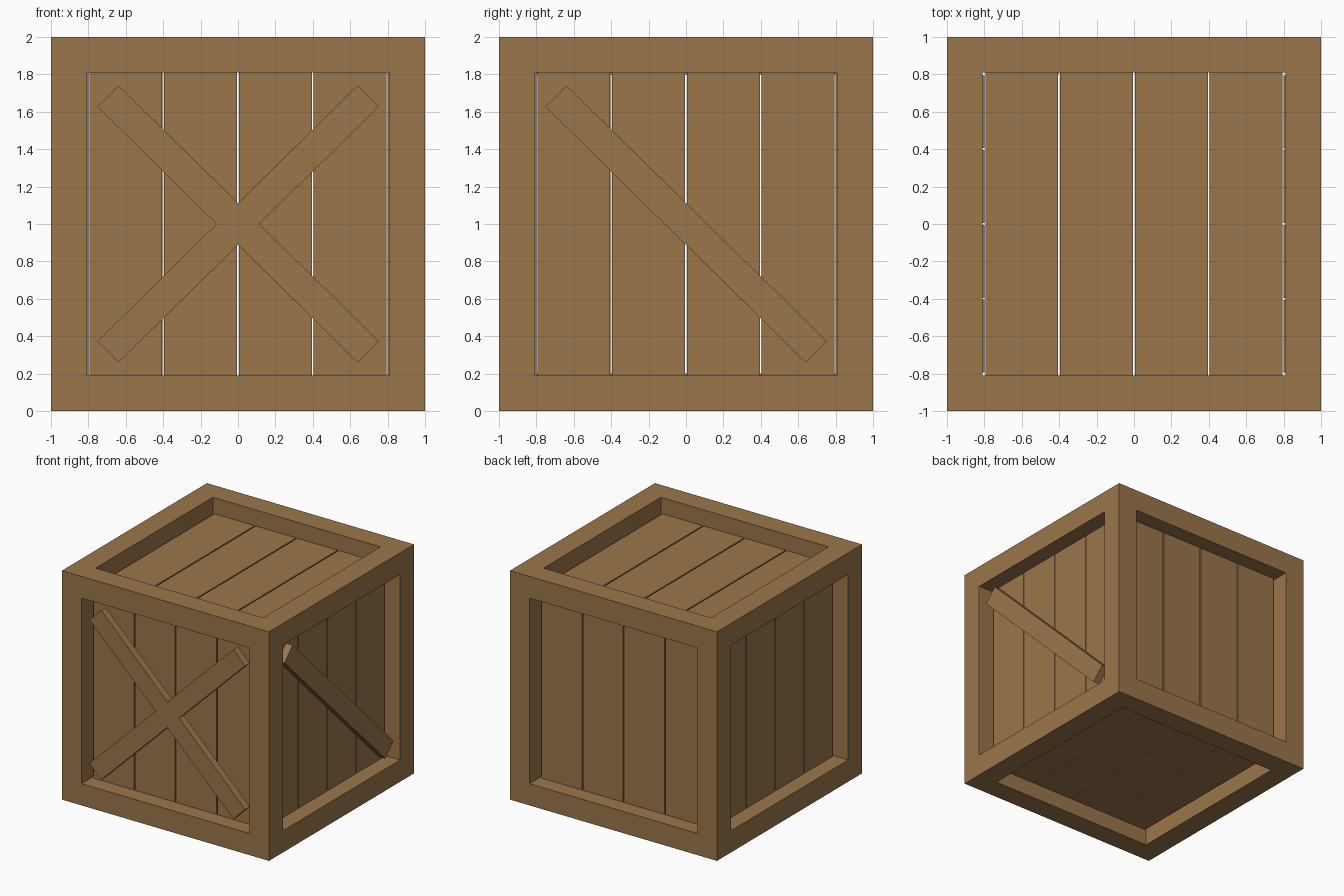
import bpy
import math
from mathutils import Matrix, Vector

if "Cube" in bpy.data.objects:
    bpy.data.objects.remove(bpy.data.objects["Cube"])

wood = bpy.data.materials.new("brown_wood")
wood.diffuse_color = (0.33, 0.18, 0.07, 1.0)
wood.use_nodes = True
wood.node_tree.nodes["Principled BSDF"].inputs["Base Color"].default_value = wood.diffuse_color

MID = Matrix.Translation((0, 0, 1))   # crate centre
B = 0.19                              # frame beam thickness
C = 1 - B / 2                         # beam centre offset
INNER = 2 - 2 * B                     # clear opening of the frame


def box(name, centre, size, matrix=MID):
    """Box in crate-centred coordinates, placed by the given matrix."""
    x, y, z = (s / 2 for s in size)
    v = [Vector((i * x, j * y, k * z)) + Vector(centre)
         for i in (-1, 1) for j in (-1, 1) for k in (-1, 1)]
    f = [(0, 1, 3, 2), (4, 6, 7, 5), (0, 4, 5, 1),
         (2, 3, 7, 6), (0, 2, 6, 4), (1, 5, 7, 3)]
    me = bpy.data.meshes.new(name)
    me.from_pydata([matrix @ p for p in v], [], f)
    me.materials.append(wood)
    ob = bpy.data.objects.new(name, me)
    bpy.context.collection.objects.link(ob)
    return ob


# Frame: four corner posts, with rails along x and y between them
for a in (-1, 1):
    for b in (-1, 1):
        box("corner_post", (a * C, b * C, 0), (B, B, 2))
        box("rail_x", (0, a * C, b * C), (INNER, B, B))
        box("rail_y", (a * C, 0, b * C), (B, INNER, B))

# Each side is laid out as the front (facing -y) and turned into place
sides = {
    "front": Matrix.Identity(4),
    "right": Matrix.Rotation(math.pi / 2, 4, 'Z'),
    "back": Matrix.Rotation(math.pi, 4, 'Z'),
    "left": Matrix.Rotation(-math.pi / 2, 4, 'Z'),
    "top": Matrix.Rotation(-math.pi / 2, 4, 'X'),
    "bottom": Matrix.Rotation(math.pi / 2, 4, 'X'),
}

# Recessed planks, four per side with thin open gaps
for side, turn in sides.items():
    for i in range(4):
        box(side + "_plank", (-0.6 + 0.4 * i, -0.83, 0),
            (0.39, 0.06, INNER), MID @ turn)


# Diagonal braces: a cross on the front, a single one on the right
def brace(side, direction):
    tilt = Matrix.Rotation(math.radians(44.5) * direction, 4, 'Y')
    box(side + "_brace", (0, -0.943, 0), (1.95, 0.065, 0.16),
        MID @ sides[side] @ tilt)


brace("front", 1)
brace("front", -1)
brace("right", 1)
